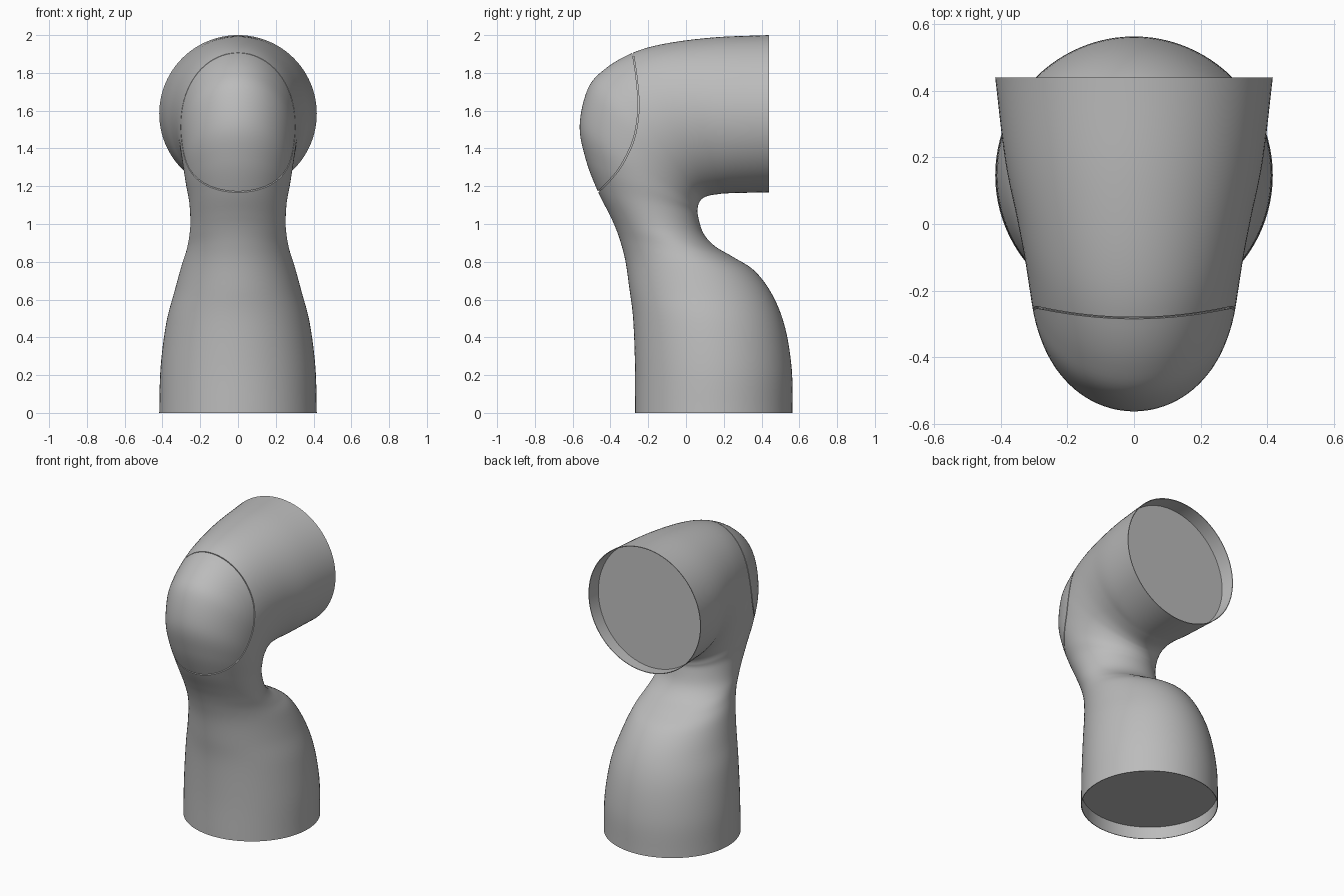
import bpy, bmesh, math
from mathutils import Vector

default = bpy.data.objects.get("Cube")
if default:
    bpy.data.objects.remove(default, do_unlink=True)

grey = bpy.data.materials.new("satin grey")
grey.use_nodes = True
colour = (0.5, 0.5, 0.5, 1)
grey.diffuse_color = colour
grey.node_tree.nodes["Principled BSDF"].inputs["Base Color"].default_value = colour

SIDES = 96
STEPS = 6
RECESS = 0.33

# Stations along the bend: outer y, outer z, inner y, inner z, half width
STATIONS = [Vector(s) for s in (
    (-.27, 0, .563, 0, .417),
    (-.27, .25, .56, .23, .41),
    (-.28, .5, .525, .45, .38),
    (-.3, .66, .46, .62, .337),
    (-.32, .8, .365, .75, .3),
    (-.345, .9, .25, .825, .272),
    (-.375, .985, .15, .885, .258),
    (-.41, 1.06, .09, .955, .252),
    (-.47, 1.18, .062, 1.05, .258),
    (-.53, 1.34, .062, 1.085, .275),
    (-.563, 1.52, .066, 1.105, .29),
    (-.52, 1.715, .075, 1.122, .305),
    (-.43, 1.82, .09, 1.137, .315),
    (-.285, 1.905, .12, 1.15, .33),
    (-.11, 1.955, .17, 1.158, .353),
    (.15, 1.988, .23, 1.163, .387),
    (.44, 2, .44, 1.168, .417))]

# Edge of the cap on the outside of the bend, seen from the side
SEAM = [Vector(p) for p in (
    (-.32, 2.05), (-.285, 1.905), (-.262, 1.75), (-.255, 1.6), (-.28, 1.45),
    (-.34, 1.32), (-.4, 1.24), (-.47, 1.17), (-.56, 1.09))]


def spline(pts, t):
    """Point at t on a smooth curve through all points."""
    i = min(int(t), len(pts) - 2)
    u = t - i
    b, c = pts[i], pts[i + 1]
    a = pts[i - 1] if i else b * 2 - c
    d = pts[i + 2] if i + 2 < len(pts) else c * 2 - b
    return (b * 2 + (c - a) * u + (a * 2 - b * 5 + c * 4 - d) * u**2
            + (b * 3 - a - c * 3 + d) * u**3) / 2


def samples(pts):
    return [spline(pts, k / STEPS) for k in range((len(pts) - 1) * STEPS + 1)]


def ring(s, scale=1):
    """Elliptical cross-section between the outer and inner outlines."""
    outer, inner = Vector((0, s[0], s[1])), Vector((0, s[2], s[3]))
    mid, half = (outer + inner) / 2, (outer - inner) / 2 * scale
    side = Vector((s[4] * scale, 0, 0))
    angles = [math.tau * k / SIDES for k in range(SIDES)]
    return [mid + half * math.cos(a) + side * math.sin(a) for a in angles]


def loft(name, rings):
    """Closed solid through a row of equal rings."""
    bm = bmesh.new()
    rows = [[bm.verts.new(p) for p in r] for r in rings]
    n = len(rows[0])
    for a, b in zip(rows, rows[1:]):
        for k in range(n):
            j = (k + 1) % n
            bm.faces.new((a[k], a[j], b[j], b[k]))
    bm.faces.new(rows[0])
    bm.faces.new(rows[-1])
    bmesh.ops.recalc_face_normals(bm, faces=bm.faces)
    mesh = bpy.data.meshes.new(name)
    bm.to_mesh(mesh)
    bm.free()
    mesh.materials.append(grey)
    obj = bpy.data.objects.new(name, mesh)
    bpy.context.collection.objects.link(obj)
    return obj


def combine(obj, other, operation):
    mod = obj.modifiers.new(operation.lower(), "BOOLEAN")
    mod.operation, mod.object, mod.solver = operation, other, "EXACT"
    bpy.context.view_layer.objects.active = obj
    bpy.ops.object.modifier_apply(modifier=mod.name)


def cap_volume(name, shift):
    """Block in front of the seam, extruded from side to side."""
    outline = [p + Vector(shift) for p in samples(SEAM)]
    outline += [Vector((-1, 1)), Vector((-1, 2.1))]
    return loft(name, [[Vector((x, p.x, p.y)) for p in outline] for x in (-.6, .6)])


# Bent tube with a thin rim and a recessed disc at each end
path = samples(STATIONS)
body = [ring(s) for s in path]
last = len(STATIONS) - 1
THIN = 0.99
start = [ring(spline(STATIONS, t), THIN) for t in (RECESS, 0)]
end = [ring(spline(STATIONS, t), THIN) for t in (last, last - RECESS)]
tube = loft("bent_tube", start + body + end)

# Core that sets the depth of the seam
inside = [ring(s, 0.96) for s in path[5 * STEPS:-STEPS]]
core = loft("seam_core_helper", inside)

# Elbow cap, split off along a narrow groove
cap = loft("elbow_cap", body)
block = cap_volume("cap_block_helper", (0, 0))
pocket = cap_volume("cap_pocket_helper", (.006, -.003))
combine(cap, block, "INTERSECT")
combine(cap, core, "DIFFERENCE")
combine(pocket, core, "DIFFERENCE")
combine(tube, pocket, "DIFFERENCE")
for helper in (core, block, pocket):
    bpy.data.objects.remove(helper, do_unlink=True)

# Smooth shading with crisp rims and seam
for obj in (tube, cap):
    bpy.ops.object.select_all(action="DESELECT")
    obj.select_set(True)
    bpy.context.view_layer.objects.active = obj
    bpy.ops.object.shade_smooth_by_angle(angle=math.radians(35))
